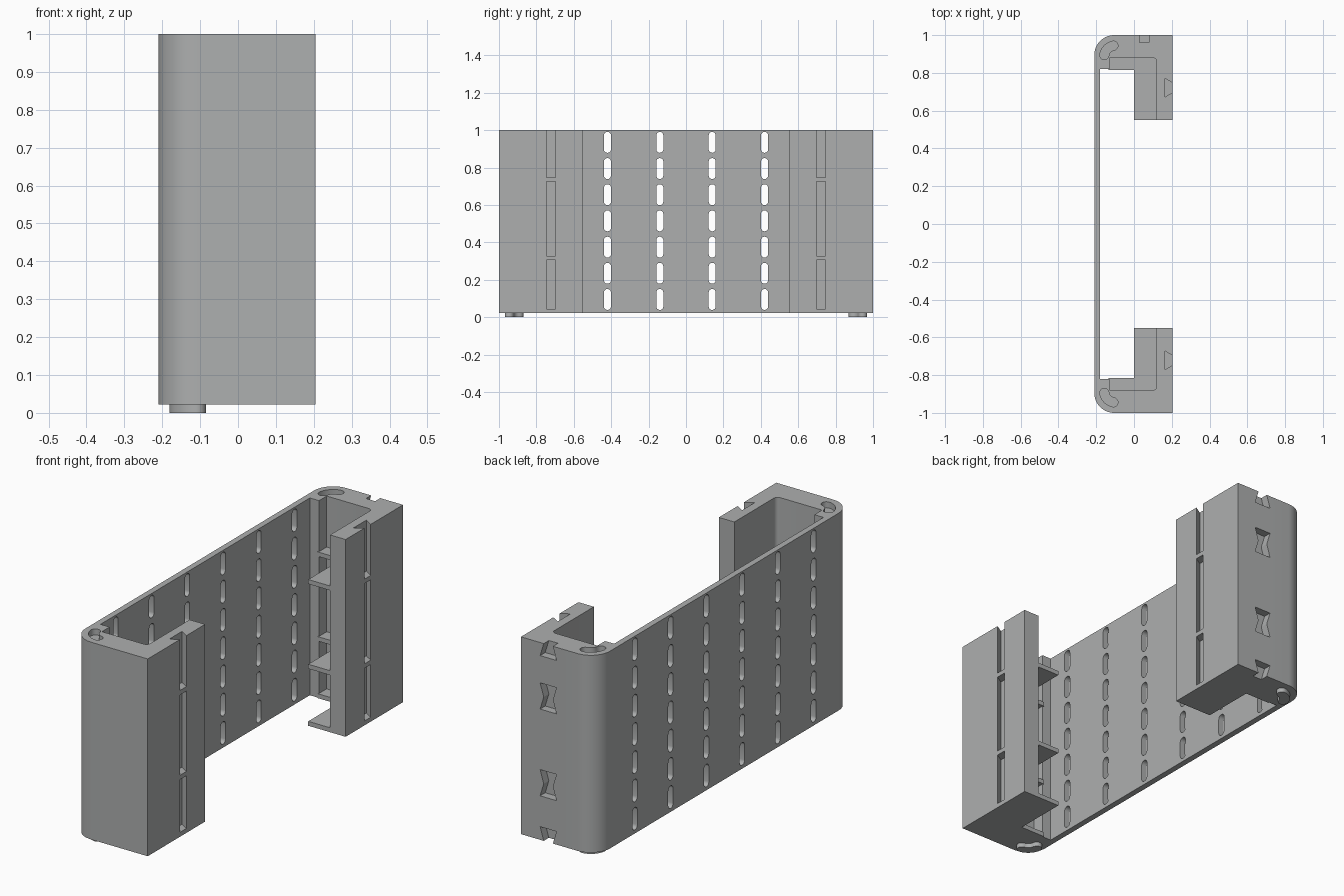
import bpy, bmesh
from math import sin, cos, pi, radians
from mathutils import Vector

if "Cube" in bpy.data.objects:
    bpy.data.objects.remove(bpy.data.objects["Cube"])

grey = bpy.data.materials.new("plain grey")
grey.use_nodes = True
grey.diffuse_color = (0.42, 0.43, 0.43, 1)
grey.node_tree.nodes["Principled BSDF"].inputs["Base Color"].default_value = grey.diffuse_color

BOTTOM, TOP = 0.022, 1.0
SHELVES = (BOTTOM, 0.305, 0.725)
SHELF_T = 0.022


def prism(bm, pts, lo, hi, axis="z"):
    """Extrude a 2D outline along an axis."""
    place = {"x": lambda a, b, h: (h, a, b),
             "y": lambda a, b, h: (a, h, b),
             "z": lambda a, b, h: (a, b, h)}[axis]
    low = [bm.verts.new(place(a, b, lo)) for a, b in pts]
    high = [bm.verts.new(place(a, b, hi)) for a, b in pts]
    faces = [bm.faces.new(low[::-1]), bm.faces.new(high)]
    for i in range(len(pts)):
        j = (i + 1) % len(pts)
        faces.append(bm.faces.new((low[i], low[j], high[j], high[i])))
    bmesh.ops.recalc_face_normals(bm, faces=faces)


def arc(cx, cy, r, start, end, n=8):
    return [(cx + r * cos(radians(start + (end - start) * i / n)),
             cy + r * sin(radians(start + (end - start) * i / n))) for i in range(n + 1)]


def flip(pts):
    return [(x, -y) for x, y in pts]


def capsule(cx, cz, width, height):
    r, d = width / 2, height / 2 - width / 2
    return arc(cx, cz + d, r, 0, 180) + arc(cx, cz - d, r, 180, 360)


def banana():
    """Curved key outline that follows the rounded corner."""
    cx, cy, r, w, a, b = -0.098, 0.885, 0.06, 0.024, 100, 172
    def at(t):
        return cx + r * cos(radians(t)), cy + r * sin(radians(t))
    return (arc(cx, cy, r + w, a, b) + arc(*at(b), w, b, b + 180)[1:]
            + arc(cx, cy, r - w, b, a)[1:] + arc(*at(a), w, a + 180, a + 360)[1:-1])


def finish(name, bm):
    mesh = bpy.data.meshes.new(name)
    bm.to_mesh(mesh)
    bm.free()
    mesh.materials.append(grey)
    ob = bpy.data.objects.new(name, mesh)
    bpy.context.collection.objects.link(ob)
    return ob


def activate(ob):
    bpy.ops.object.select_all(action="DESELECT")
    ob.select_set(True)
    bpy.context.view_layer.objects.active = ob


# Body: C-shaped channel, one half of the outline mirrored
half = [(-0.18, 0.82), (-0.13, 0.82), (-0.13, 0.88)]
half += arc(0.10, 0.86, 0.02, 90, 0, 4)
half += [(0.12, 0.55), (0.205, 0.55), (0.205, 1.0)]
half += arc(-0.105, 0.895, 0.105, 90, 180, 14)
bm = bmesh.new()
prism(bm, half + flip(half)[::-1], BOTTOM, TOP)
body = finish("channel_body", bm)

# Cutters
cut = bmesh.new()
for row in range(7):
    for col in range(6):
        prism(cut, capsule(-0.70 + 0.28 * col, 0.935 - 0.14 * row, 0.038, 0.112),
              -0.25, -0.15, "x")

# Dovetail grooves in the arm faces, split at each shelf
groove = [(0.163, 0.672), (0.163, 0.772), (0.213, 0.742), (0.213, 0.702)]
for outline in (groove, flip(groove)):
    for i, z in enumerate(SHELVES):
        end = SHELVES[i + 1] if i < 2 else TOP + 0.03
        prism(cut, outline, z + SHELF_T, end, "z")

# Bow-tie pockets on the back end, half ones at top and bottom
for z in (BOTTOM, 0.305, 0.735, TOP):
    tie = [(-0.045, -0.065), (0.045, -0.065), (0.025, 0),
           (0.045, 0.065), (-0.045, 0.065), (-0.025, 0)]
    prism(cut, [(0.055 + a, z + b) for a, b in tie], 0.96, 1.03, "y")

# Curved key sockets in the top corners
for outline in (banana(), flip(banana())):
    prism(cut, outline, TOP - 0.03, TOP + 0.03)

cutter = finish("cutter", cut)
cutter.hide_render = True
mod = body.modifiers.new("cuts", "BOOLEAN")
mod.operation = "DIFFERENCE"
mod.solver = "EXACT"
mod.object = cutter
activate(body)
bpy.ops.object.modifier_apply(modifier=mod.name)
bpy.data.objects.remove(cutter)
activate(body)
bpy.ops.object.shade_smooth_by_angle(angle=radians(30))

# Shelves inside each arm
ell = [(-0.135, 0.815), (0, 0.815), (0, 0.55), (0.122, 0.55), (0.122, 0.883), (-0.135, 0.883)]
for side, outline in (("back", ell), ("front", flip(ell))):
    bm = bmesh.new()
    for z in SHELVES:
        prism(bm, outline, z, z + SHELF_T)
    finish(side + "_shelves", bm)

# Curved keys under the corners
for side, outline in (("back", banana()), ("front", flip(banana()))):
    bm = bmesh.new()
    prism(bm, outline, 0, BOTTOM + 0.005)
    key = finish(side + "_key", bm)
    activate(key)
    bpy.ops.object.shade_smooth_by_angle(angle=radians(30))
